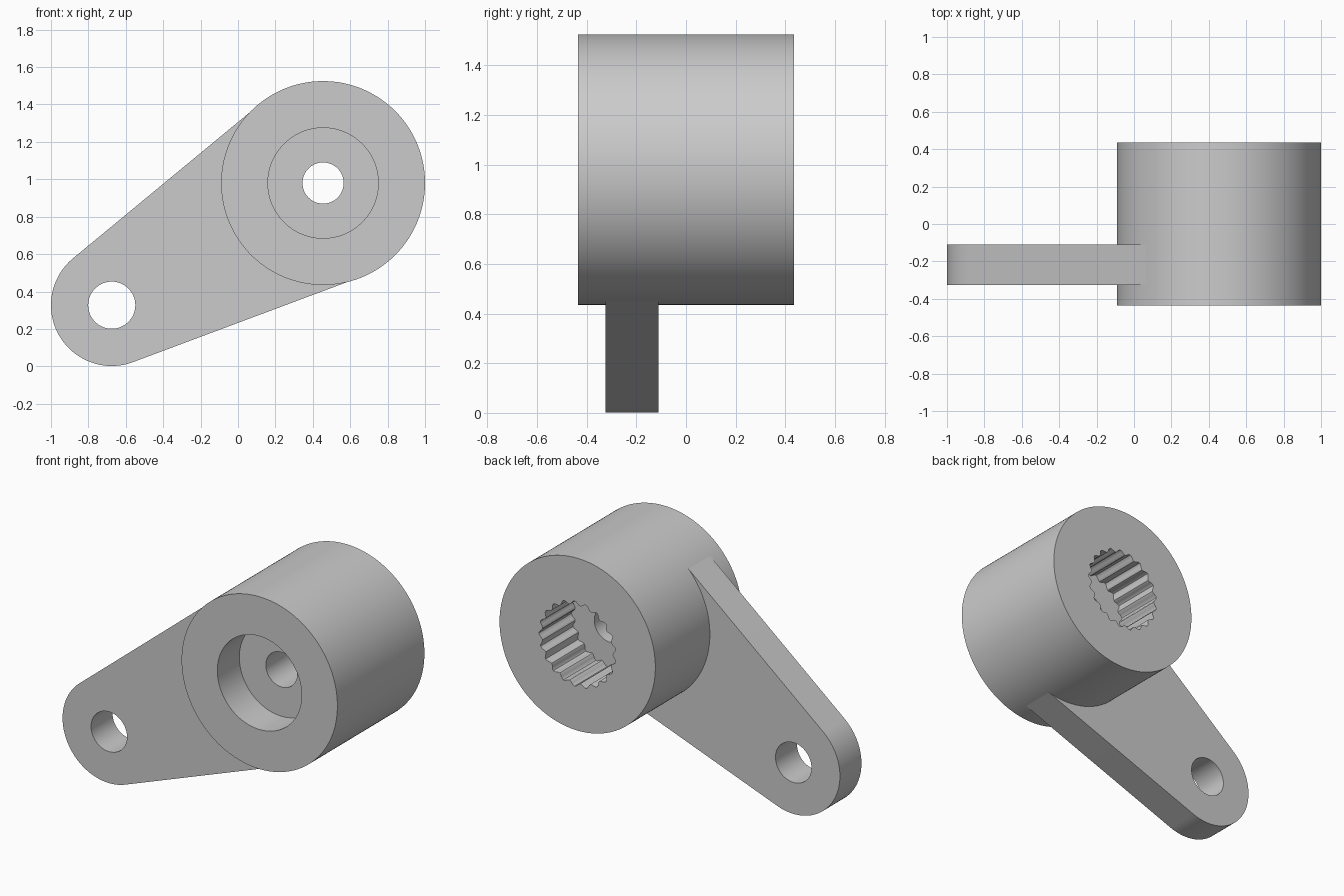
import bpy, bmesh, math
from mathutils import Vector

if "Cube" in bpy.data.objects:
    bpy.data.objects.remove(bpy.data.objects["Cube"], do_unlink=True)

HUB, HUB_R = Vector((0.455, 0.98)), 0.545
EYE, EYE_R, EYE_HOLE = Vector((-0.675, 0.327)), 0.325, 0.126
TEETH, SEG = 21, 21 * 8

grey = bpy.data.materials.new("plain grey")
grey.use_nodes = True
grey.diffuse_color = (0.6, 0.6, 0.6, 1)
grey.node_tree.nodes["Principled BSDF"].inputs["Base Color"].default_value = grey.diffuse_color


def finish(bm, name):
    bmesh.ops.recalc_face_normals(bm, faces=bm.faces)
    mesh = bpy.data.meshes.new(name)
    bm.to_mesh(mesh)
    bm.free()
    mesh.materials.append(grey)
    obj = bpy.data.objects.new(name, mesh)
    bpy.context.collection.objects.link(obj)
    bpy.ops.object.select_all(action="DESELECT")
    obj.select_set(True)
    bpy.context.view_layer.objects.active = obj
    bpy.ops.object.shade_smooth_by_angle(angle=math.radians(35))
    return obj


def arc(centre, radius, start, end, steps):
    """Points on an arc in the front plane, ends included."""
    angles = [start + (end - start) * i / steps for i in range(steps + 1)]
    return [centre + radius * Vector((math.cos(a), math.sin(a))) for a in angles]


# Hub: closed loop of rings - outer wall, splined socket, screw hole, counterbore
def ring(bm, y, radius, wave=0.0):
    verts = []
    for i in range(SEG):
        a = math.tau * i / SEG
        r = radius + wave * math.cos(TEETH * a)
        verts.append(bm.verts.new((HUB.x + r * math.cos(a), y, HUB.y + r * math.sin(a))))
    return verts


FRONT, BACK, BORE_FLOOR, SOCKET_FLOOR = -0.435, 0.435, -0.215, 0.11
bm = bmesh.new()
rings = [ring(bm, *spec) for spec in (
    (FRONT, HUB_R), (BACK, HUB_R),
    (BACK, 0.258, 0.012), (SOCKET_FLOOR, 0.258, 0.012),
    (SOCKET_FLOOR, 0.11), (BORE_FLOOR, 0.11),
    (BORE_FLOOR, 0.295), (FRONT, 0.295))]
for a, b in zip(rings, rings[1:] + rings[:1]):
    for i in range(SEG):
        j = (i + 1) % SEG
        bm.faces.new((a[i], a[j], b[j], b[i]))
finish(bm, "splined_hub")

# Lever arm: rounded eye, sides tangent to the hub, hollow end seated in the hub wall
axis = HUB - EYE
heading = math.atan2(axis.y, axis.x)
spread = math.pi / 2 + math.asin((HUB_R - EYE_R) / axis.length)
upper, lower = heading + spread, heading - spread
outline = arc(EYE, EYE_R, upper, lower + math.tau, 64)
outline += arc(HUB, HUB_R - 0.004, lower + math.tau, upper, 64)
hole = arc(EYE, EYE_HOLE, 0, math.tau, 64)[:-1]

ARM_FRONT, ARM_BACK = -0.325, -0.11
bm = bmesh.new()
edges = []
for loop in (outline, hole):
    verts = [bm.verts.new((p.x, ARM_FRONT, p.y)) for p in loop]
    edges += [bm.edges.new((v, verts[i - 1])) for i, v in enumerate(verts)]
bmesh.ops.triangle_fill(bm, use_beauty=True, edges=edges)
grown = bmesh.ops.extrude_face_region(bm, geom=bm.faces[:], use_keep_orig=True)["geom"]
moved = [g for g in grown if isinstance(g, bmesh.types.BMVert)]
bmesh.ops.translate(bm, verts=moved, vec=(0, ARM_BACK - ARM_FRONT, 0))
finish(bm, "lever_arm")
